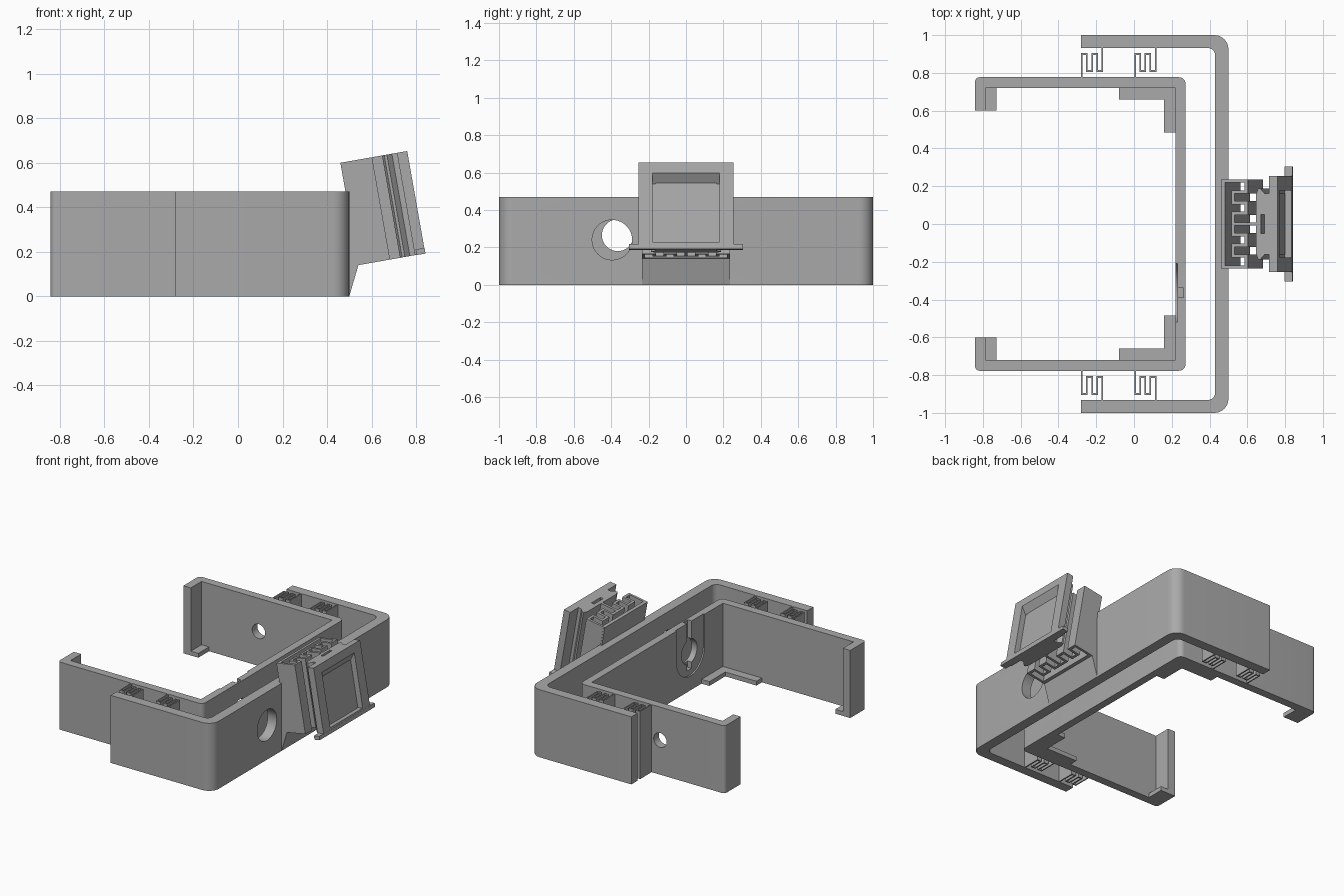
import bpy
import bmesh
from math import radians, pi, sin, cos
from mathutils import Matrix, Vector

cube = bpy.data.objects.get("Cube")
if cube:
    bpy.data.objects.remove(cube)

HEIGHT = 0.47
GREY = (0.4, 0.4, 0.4, 1)
plastic = bpy.data.materials.new("grey plastic")
plastic.use_nodes = True
plastic.diffuse_color = GREY
plastic.node_tree.nodes["Principled BSDF"].inputs["Base Color"].default_value = GREY


def prism(name, outline, low, high, axis="Z", matrix=None):
    """Extrude a flat outline along an axis from low to high."""
    place = {"Z": lambda a, b, t: (a, b, t),
             "Y": lambda a, b, t: (a, t, b),
             "X": lambda a, b, t: (t, a, b)}[axis]
    bm = bmesh.new()
    cap = bm.faces.new([bm.verts.new(place(a, b, low)) for a, b in outline])
    top = bmesh.ops.extrude_face_region(bm, geom=[cap])["geom"]
    bmesh.ops.translate(bm, verts=[v for v in top if isinstance(v, bmesh.types.BMVert)],
                        vec=place(0, 0, high - low))
    bmesh.ops.recalc_face_normals(bm, faces=bm.faces)
    if matrix:
        bm.transform(matrix)
    mesh = bpy.data.meshes.new(name)
    bm.to_mesh(mesh)
    bm.free()
    mesh.materials.append(plastic)
    obj = bpy.data.objects.new(name, mesh)
    bpy.context.collection.objects.link(obj)
    return obj


def box(name, x, y, z, matrix=None):
    outline = [(x[0], y[0]), (x[1], y[0]), (x[1], y[1]), (x[0], y[1])]
    return prism(name, outline, z[0], z[1], "Z", matrix)


def circle(cx, cy, r, n=40):
    return [(cx + r * cos(2 * pi * i / n), cy + r * sin(2 * pi * i / n)) for i in range(n)]


def rounded(corners, steps=8):
    """Round each (x, y, radius) right-angled corner of an outline."""
    out = []
    for i, (x, y, r) in enumerate(corners):
        p = Vector((x, y))
        if not r:
            out.append((x, y))
            continue
        a = (Vector(corners[i - 1][:2]) - p).normalized() * r
        b = (Vector(corners[(i + 1) % len(corners)][:2]) - p).normalized() * r
        for k in range(steps + 1):
            t = k / steps * pi / 2
            out.append(tuple(p + a * (1 - sin(t)) + b * (1 - cos(t))))
    return out


def ribbon(path, width):
    """Thicken an open square-cornered path into an outline."""
    pts = [Vector(p) for p in path]
    left, right = [], []
    for i, p in enumerate(pts):
        sides = []
        for j in (i - 1, i):
            if 0 <= j < len(pts) - 1:
                d = (pts[j + 1] - pts[j]).normalized()
                sides.append(Vector((-d.y, d.x)))
        shift = (sides[0] if len(sides) == 1 else sides[0] + sides[1]) * width / 2
        left.append(tuple(p + shift))
        right.append(tuple(p - shift))
    return left + right[::-1]


def cut(obj, cutter):
    cutter.hide_render = True
    mod = obj.modifiers.new("cut", "BOOLEAN")
    mod.operation, mod.solver, mod.object = "DIFFERENCE", "EXACT", cutter
    bpy.context.view_layer.objects.active = obj
    bpy.ops.object.modifier_apply(modifier=mod.name)
    bpy.data.objects.remove(cutter)


def smooth(obj):
    bpy.ops.object.select_all(action="DESELECT")
    obj.select_set(True)
    bpy.context.view_layer.objects.active = obj
    bpy.ops.object.shade_smooth_by_angle(angle=radians(30))


# Outer bracket with its round window
outer = prism("outer_bracket", rounded([
    (-0.28, -1, 0), (0.5, -1, 0.075), (0.5, 1, 0.075), (-0.28, 1, 0),
    (-0.28, 0.932, 0), (0.43, 0.932, 0.04), (0.43, -0.932, 0.04), (-0.28, -0.932, 0)]), 0, HEIGHT)
cut(outer, prism("window_cutter", circle(-0.395, 0.24, 0.107), 0.4, 0.6, "X"))
smooth(outer)

# Inner bracket with hooked arm ends
half = [(0.22, 0.72, 0), (-0.785, 0.72, 0), (-0.785, 0.602, 0),
        (-0.842, 0.602, 0), (-0.842, 0.777, 0.025), (0.273, 0.777, 0.035)]
inner = prism("inner_bracket", rounded(
    half + [(x, -y, r) for x, y, r in half[::-1]]), 0, HEIGHT)
# Keyhole recess, cable slot, eye hole and arm hole
cut(inner, prism("recess_cutter", [(-0.365 + 0.155 * cos(pi + pi * i / 24), 0.255 + 0.155 * sin(pi + pi * i / 24))
                                   for i in range(25)] + [(-0.21, 0.6), (-0.52, 0.6)], 0.1, 0.23, "X"))
cut(inner, box("slot_cutter", (0.1, 0.262), (-0.39, -0.34), (0.14, 0.6)))
cut(inner, prism("eye_cutter", circle(-0.365, 0.265, 0.085), 0.1, 0.4, "X"))
cut(inner, prism("arm_hole_cutter", circle(-0.345, 0.24, 0.05), 0.6, 0.9, "Y"))
smooth(inner)

# Ledges and folded springs, mirrored front and back
LEDGE = 0.03
for side, s in (("back", 1), ("front", -1)):
    prism(f"{side}_corner_ledge", [(x, s * y) for x, y in (
        (-0.08, 0.73), (-0.08, 0.66), (0.16, 0.66), (0.16, 0.485), (0.225, 0.485), (0.225, 0.73))], 0, LEDGE)
    prism(f"{side}_end_ledge", [(x, s * y) for x, y in (
        (-0.79, 0.602), (-0.727, 0.602), (-0.727, 0.73), (-0.79, 0.73))], 0, LEDGE)
    for k, x0 in enumerate((-0.276, 0.006)):
        path = [(x0, 0.77)]
        for i in range(5):
            x = x0 + i * 0.027
            ends = (0.81, 0.9) if i % 2 == 0 else (0.9, 0.81)
            path += [(x, e) for e in ends][(1 if i == 0 else 0):]
        path[-1] = (path[-1][0], 0.94)
        prism(f"{side}_spring_{k + 1}", ribbon([(x, s * y) for x, y in path], 0.008), 0, HEIGHT)

# Tilted holder: local x points out of the wall, local z up the plate
tilt = Matrix.Translation((0.46, 0, 0.6)) @ Matrix.Rotation(radians(-10), 4, "Y")
SPAN = (-0.467, 0)
prism("holder_support", [(0.47, 0), (0.5, 0), (0.541, 0.14), (0.545, 0.145), (0.487, 0.465), (0.47, 0.465)],
      -0.235, 0.235, "Y")
box("holder_back", (0, 0.022), (-0.235, 0.235), SPAN, tilt)

# Folded spring between the holder back and the rail
for side, s in (("left", 1), ("right", -1)):
    fold = [(0.01, 0.227), (0.136, 0.227), (0.136, 0.17), (0.065, 0.17), (0.065, 0.113),
            (0.136, 0.113), (0.136, 0.057), (0.065, 0.057), (0.065, 0)]
    prism(f"holder_spring_{side}", ribbon([(u, s * y) for u, y in fold], 0.017), *SPAN, matrix=tilt)
box("spring_link", (0.06, 0.2), (-0.009, 0.009), SPAN, tilt)

# Rail behind the face plate
rail_half = [(0.19, 0.16), (0.2, 0.187), (0.212, 0.187), (0.235, 0.162), (0.27, 0.162)]
rail = prism("rail", rail_half + [(u, -y) for u, y in rail_half[::-1]], *SPAN, matrix=tilt)
cut(rail, box("rail_slot_cutter", (0.215, 0.235), (-0.05, 0.05), (-0.12, 0.1), tilt))

# Face plate with a pocket that has a sloped upper edge, and a bottom lip
plate = box("face_plate", (0.258, 0.305), (-0.255, 0.255), SPAN, tilt)
cut(plate, prism("pocket_cutter", [(0.267, -0.43), (0.267, -0.108), (0.305, -0.057), (0.4, -0.057), (0.4, -0.43)],
                 -0.178, 0.178, "Y", tilt))
box("bottom_lip", (0.265, 0.306), (-0.305, 0.305), (-0.468, -0.442), tilt)
